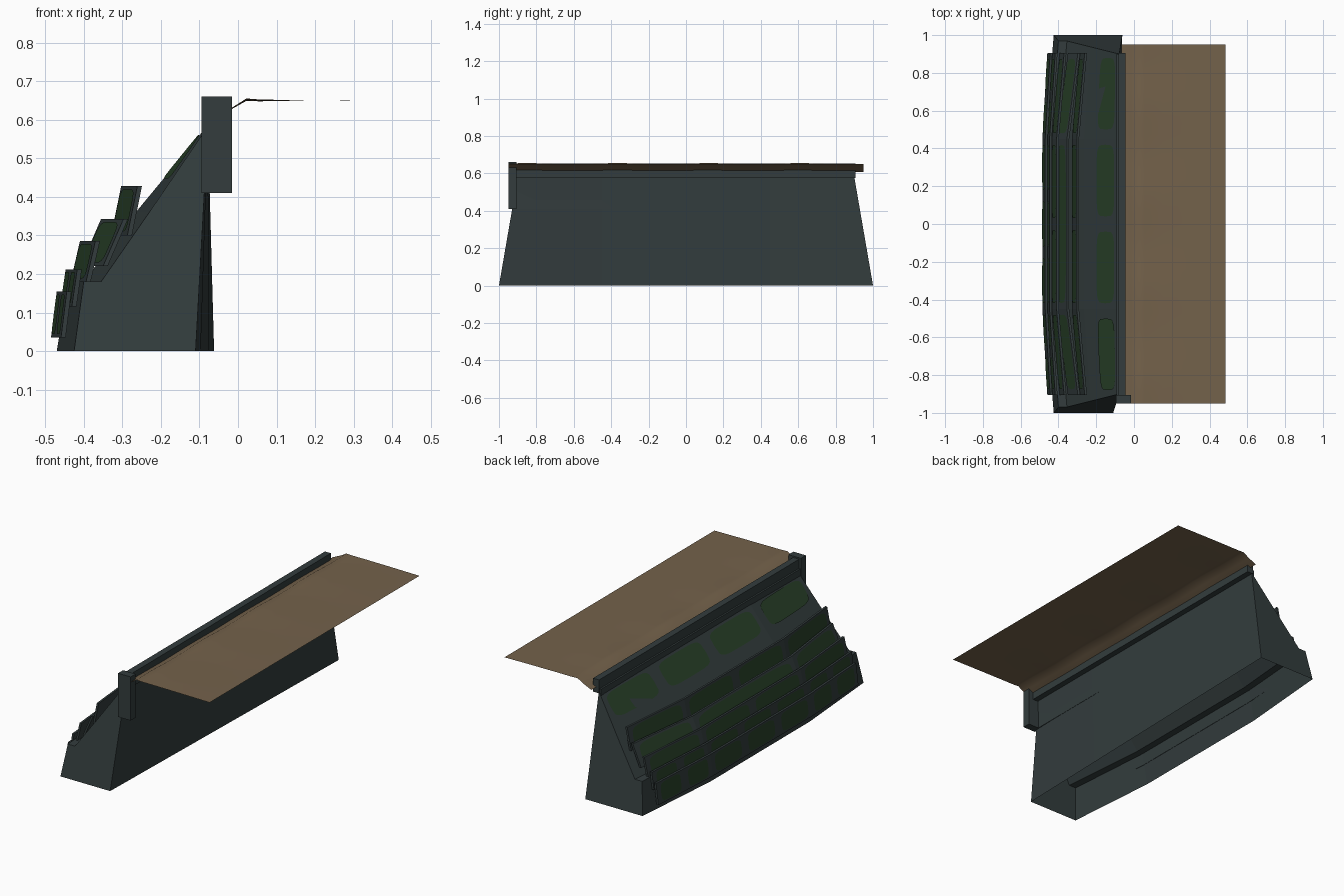
import bpy, bmesh, math
from mathutils import Vector

if "Cube" in bpy.data.objects:
    bpy.data.objects.remove(bpy.data.objects["Cube"])


def material(name, rgb):
    m = bpy.data.materials.new(name)
    m.diffuse_color = (*rgb, 1)
    m.use_nodes = True
    m.node_tree.nodes["Principled BSDF"].inputs["Base Color"].default_value = m.diffuse_color
    return m


SLATE = material("dark slate", (0.033, 0.046, 0.047))
GREEN = material("moss green", (0.022, 0.054, 0.022))
TAN = material("earth brown", (0.175, 0.122, 0.070))


def finish(bm, name, mat, recalc=True):
    if recalc:
        bmesh.ops.recalc_face_normals(bm, faces=bm.faces)
    me = bpy.data.meshes.new(name)
    bm.to_mesh(me)
    bm.free()
    ob = bpy.data.objects.new(name, me)
    me.materials.append(mat)
    bpy.context.collection.objects.link(ob)
    return ob


def loft(columns, name, mat, closed, caps=True):
    """Bridge a row of matching cross-sections."""
    bm = bmesh.new()
    cols = [[bm.verts.new(p) for p in c] for c in columns]
    n = len(cols[0])
    for a, b in zip(cols, cols[1:]):
        for i in range(n if closed else n - 1):
            j = (i + 1) % n
            bm.faces.new((a[i], a[j], b[j], b[i]))
    if caps:
        bm.faces.new(cols[0])
        bm.faces.new(cols[-1])
    return finish(bm, name, mat)


def box(name, x0, x1, y0, y1, z0, z1):
    ring = [(x0, z0), (x1, z0), (x1, z1), (x0, z1)]
    return loft([[(x, y, z) for x, z in ring] for y in (y0, y1)], name, SLATE, True)


def patch(name, point, y0, y1, lift):
    """Rounded moss plate; point(y, s) gives the surface, s from 0 to 1 up it."""
    bm = bmesh.new()
    outline = []
    for k in range(20):
        a = 2 * math.pi * k / 20
        c, s = math.cos(a), math.sin(a)
        u = math.copysign(abs(c) ** 0.4, c)
        v = math.copysign(abs(s) ** 0.4, s)
        outline.append(point((y0 + y1) / 2 + u * (y1 - y0) / 2, 0.5 + v * 0.43) + lift)
    f = bm.faces.new([bm.verts.new(p) for p in outline])
    f.normal_update()
    if f.normal.x > 0:
        f.normal_flip()
    finish(bm, name, GREEN, False)


# Hollow wall body: (z, x at the ends, x in the bulged middle), open at the bottom
PROFILE = [(0, -.425, -.47), (.18, -.40, -.44), (.18, -.355, -.40),
           (.36, -.23, -.265), (.58, -.08, -.083)]
columns = []
for side in (-1, -.45, .45, 1):
    end = abs(side) == 1
    col = []
    for z, xe, xm in PROFILE:
        y = side * (1 - .1 * z / .58) if end else side
        col.append((xe if end else xm, y, z))
    y = side * .9 if end else side
    col.append((-.078, y, .58))
    col.append((-.086 + .024 * side, side, 0))
    columns.append(col)
loft(columns, "wall_body", SLATE, False)

# Bowed cladding boards stepping up the sloped side
END, MID = .905, .45


def bow(y):
    return min(1, (END - abs(y)) / (END - MID))


# bottom z, top z, middle outer x at bottom and top, bow depth, patches per end, patches in middle
BOARDS = [(.035, .155, -.485, -.470, .026, 2, 3),
          (.115, .212, -.461, -.447, .030, 2, 3),
          (.180, .285, -.434, -.410, .040, 1, 2),
          (.220, .343, -.408, -.355, .058, 1, 1),
          (.300, .428, -.329, -.303, .042, 1, 2)]
THICK = .012
for i, (z0, z1, x0, x1, depth, ne, nm) in enumerate(BOARDS, 1):
    cols = []
    for y in (-END, -MID, MID, END):
        d = depth * (1 - bow(y))
        cols.append([(x0 + d, y, z0), (x1 + d, y, z1),
                     (x1 + d + THICK, y, z1), (x0 + d + THICK, y, z0)])
    loft(cols, f"cladding_board_{i}", SLATE, True)

    def face_point(y, s):
        d = depth * (1 - bow(y))
        return Vector((x0 + (x1 - x0) * s + d, y, z0 + (z1 - z0) * s))

    for a, b, n in ((-END, -MID, ne), (-MID, MID, nm), (MID, END, ne)):
        w = (b - a) / n
        for k in range(n):
            gap = .03
            patch(f"board_{i}_moss", face_point, a + k * w + gap,
                  a + (k + 1) * w - gap, Vector((-.002, 0, .0005)))


# Large moss patches on the upper slope
def slope_point(y, s):
    t = .34 + .60 * s
    end_y = 1 - .1 * (.36 + .22 * t) / .58
    m = min(1, (end_y - abs(y)) / (end_y - MID))
    lo = -.23 - .035 * m
    hi = -.08 - .003 * m
    return Vector((lo + (hi - lo) * t, y, .36 + .22 * t))


for c in (-.69, -.23, .23, .69):
    patch("slope_moss", slope_point, c - .19, c + .19, Vector((-.003, 0, .003)))

# Top rail, its backing board and the taller end post
box("top_rail", -.083, -.045, -.91, .905, .575, .652)
box("rail_backing", -.093, -.082, -.91, .90, .41, .60)
box("end_post", -.095, -.015, -.95, -.905, .41, .66)

# Thin earth sheet with a softly waved lip
LIP = [(-.065, .607, .3), (-.015, .630, .6), (.022, .652, 1), (.055, .650, .8),
       (.15, .650, .2), (.30, .649, 0), (.485, .647, 0)]
cols = []
for k in range(33):
    y = -.95 + 1.9 * k / 32
    wave = .003 * math.sin(y * 13)
    cols.append([(x, y, z + w * wave) for x, z, w in LIP])
sheet = loft(cols, "earth_sheet", TAN, False, False)
for f in sheet.data.polygons:
    f.use_smooth = True
if sheet.data.polygons[0].normal.z < 0:
    sheet.data.flip_normals()
